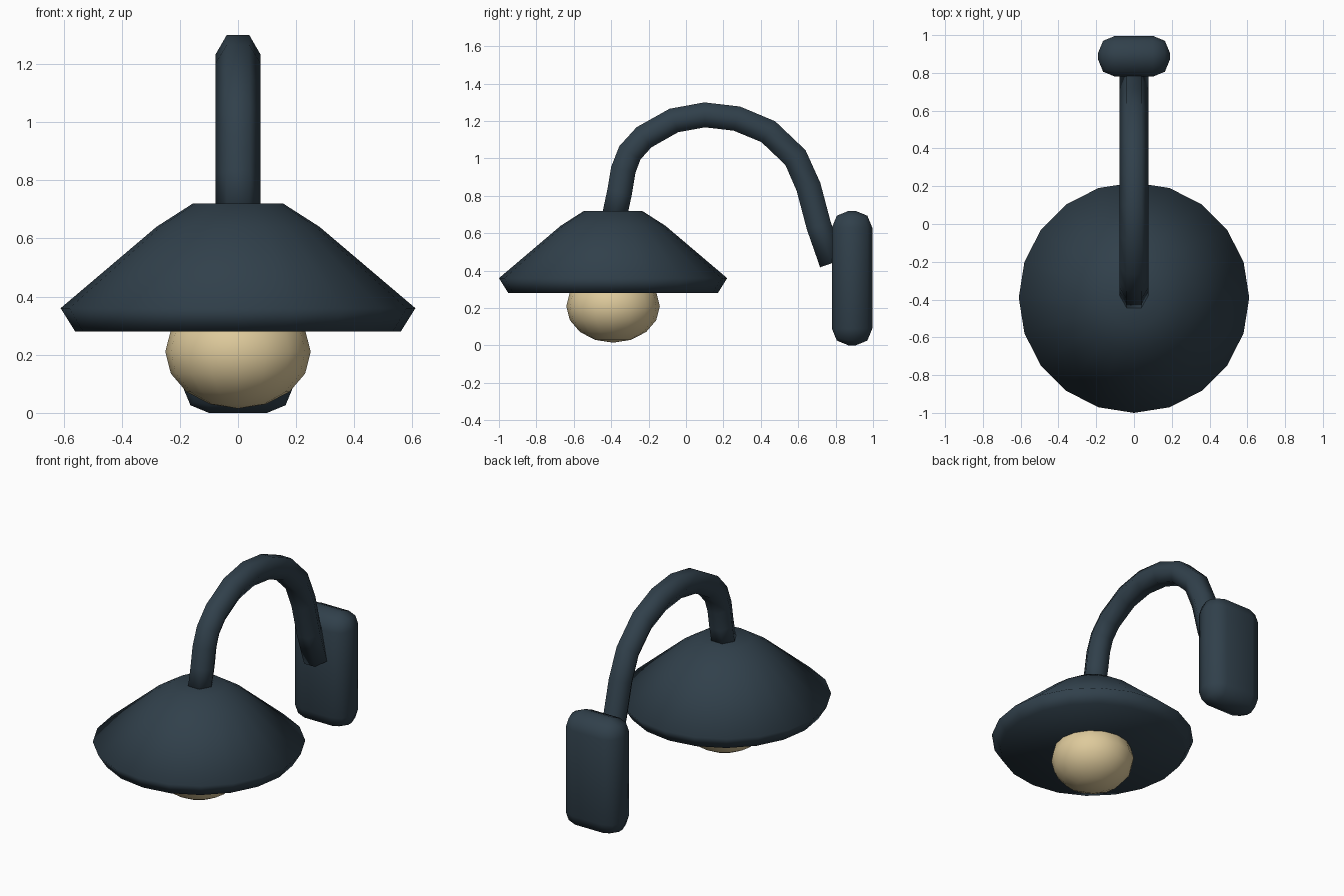
import bpy, bmesh
from math import sin, cos, pi
from mathutils import Vector

cube = bpy.data.objects.get("Cube")
if cube:
    bpy.data.objects.remove(cube, do_unlink=True)


def material(name, rgb):
    mat = bpy.data.materials.new(name)
    mat.use_nodes = True
    mat.diffuse_color = (*rgb, 1)
    mat.node_tree.nodes["Principled BSDF"].inputs["Base Color"].default_value = (*rgb, 1)
    return mat


def finish(name, bm, mat):
    bmesh.ops.recalc_face_normals(bm, faces=bm.faces)
    for face in bm.faces:
        face.smooth = True
    mesh = bpy.data.meshes.new(name)
    bm.to_mesh(mesh)
    bm.free()
    mesh.materials.append(mat)
    obj = bpy.data.objects.new(name, mesh)
    bpy.context.collection.objects.link(obj)
    return obj


def loft(bm, rings):
    """Bridge successive rings of points and cap both ends."""
    rows = [[bm.verts.new(p) for p in ring] for ring in rings]
    n = len(rows[0])
    for a, b in zip(rows, rows[1:]):
        for i in range(n):
            j = (i + 1) % n
            bm.faces.new((a[i], a[j], b[j], b[i]))
    bm.faces.new(rows[0])
    bm.faces.new(rows[-1])


dark_metal = material("dark blue grey metal", (0.030, 0.051, 0.070))
warm_glass = material("warm cream glass", (0.73, 0.59, 0.33))
LAMP_Y = -0.39

# Conical shade, closed underneath
profile = [(0.56, 0.28), (0.61, 0.36), (0.28, 0.64), (0.155, 0.72)]
sides = 20
bm = bmesh.new()
loft(bm, [[(r * cos(2 * pi * i / sides), LAMP_Y + r * sin(2 * pi * i / sides), z)
           for i in range(sides)] for r, z in profile])
finish("lamp_shade", bm, dark_metal)

# Slightly flattened bulb
bm = bmesh.new()
bmesh.ops.create_uvsphere(bm, u_segments=16, v_segments=8, radius=0.25)
bmesh.ops.scale(bm, vec=(1, 1, 0.78), verts=bm.verts)
bmesh.ops.translate(bm, vec=(0, LAMP_Y, 0.21), verts=bm.verts)
finish("bulb", bm, warm_glass)

# Hexagonal gooseneck arm swept along a path in the y-z plane
path = [Vector((0, y, z)) for y, z in (
    (-0.385, 0.68), (-0.355, 0.82), (-0.335, 0.94), (-0.30, 1.03),
    (-0.225, 1.113), (-0.065, 1.203), (0.10, 1.233), (0.272, 1.213),
    (0.44, 1.143), (0.585, 1.005), (0.655, 0.848), (0.71, 0.64), (0.78, 0.44))]
across = Vector((1, 0, 0))
rings = []
for k, point in enumerate(path):
    before, after = path[max(k - 1, 0)], path[min(k + 1, len(path) - 1)]
    outward = across.cross((after - before).normalized())
    rings.append([point + 0.077 * (across * cos(i * pi / 3) + outward * sin(i * pi / 3))
                  for i in range(6)])
bm = bmesh.new()
loft(bm, rings)
finish("curved_arm", bm, dark_metal)

# Rounded wall plate
bm = bmesh.new()
bmesh.ops.create_cube(bm, size=1)
bmesh.ops.scale(bm, vec=(0.38, 0.216, 0.72), verts=bm.verts)
bmesh.ops.translate(bm, vec=(0, 0.888, 0.36), verts=bm.verts)
bmesh.ops.bevel(bm, geom=bm.edges[:], offset=0.09, segments=2, profile=0.5, affect='EDGES')
finish("wall_plate", bm, dark_metal)
